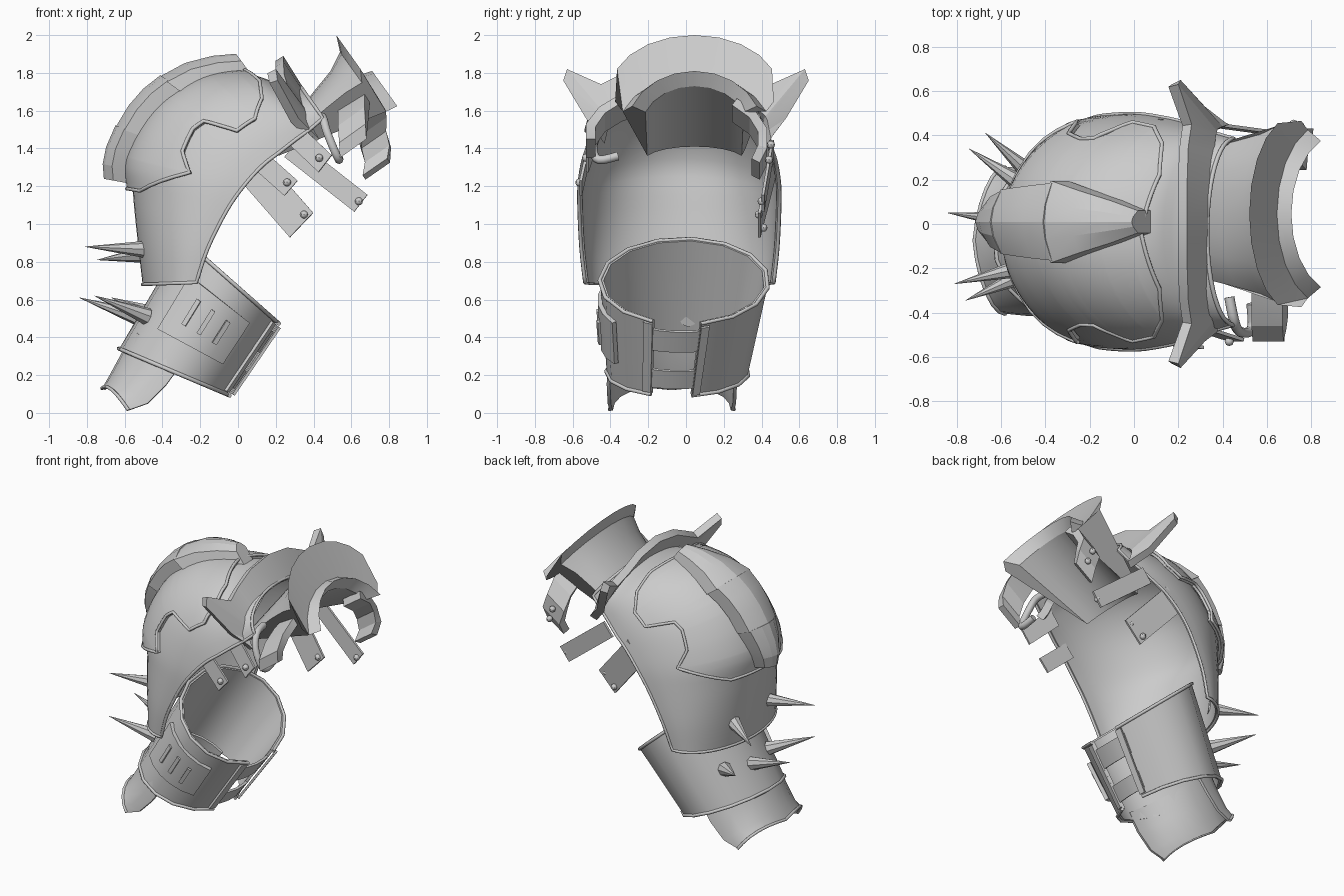
import bpy, bmesh, math
from mathutils import Vector as V

if "Cube" in bpy.data.objects:
    bpy.data.objects.remove(bpy.data.objects["Cube"])

PI = math.pi
CY = -0.035          # shell is slightly off-centre in y


def finish(name, bm, angle=35):
    bmesh.ops.recalc_face_normals(bm, faces=bm.faces)
    me = bpy.data.meshes.new(name)
    bm.to_mesh(me)
    bm.free()
    for p in me.polygons:
        p.use_smooth = True
    me.set_sharp_from_angle(angle=math.radians(angle))
    ob = bpy.data.objects.new(name, me)
    bpy.context.collection.objects.link(ob)
    return ob


def sheet(name, rows, thick=0.02, angle=35, closed=False):
    """Skin a grid of points; give it thickness, or cap it if it is a closed tube."""
    bm = bmesh.new()
    g = [[bm.verts.new(p) for p in r] for r in rows]
    for a, b in zip(g, g[1:]):
        for i in range(len(a) - 1):
            bm.faces.new((a[i], a[i + 1], b[i + 1], b[i]))
    if closed:
        bmesh.ops.remove_doubles(bm, verts=bm.verts, dist=1e-5)
        bmesh.ops.holes_fill(bm, edges=bm.edges)
    bmesh.ops.recalc_face_normals(bm, faces=bm.faces)
    if thick:
        bmesh.ops.solidify(bm, geom=bm.faces[:], thickness=thick)
    return finish(name, bm, angle)


def tube(name, pts, r=0.011, cyclic=False, res=1):
    cu = bpy.data.curves.new(name, 'CURVE')
    cu.dimensions = '3D'
    cu.bevel_depth, cu.bevel_resolution, cu.use_fill_caps = r, res, True
    sp = cu.splines.new('POLY')
    sp.points.add(len(pts) - 1)
    for q, p in zip(sp.points, pts):
        q.co = (*p, 1)
    sp.use_cyclic_u = cyclic
    bpy.context.collection.objects.link(bpy.data.objects.new(name, cu))


def spline(pts, s):
    i = min(max(int(s), 0), len(pts) - 2)
    t = s - i
    p = [V(pts[min(max(k, 0), len(pts) - 1)]) for k in (i - 1, i, i + 1, i + 2)]
    return 0.5 * (2 * p[1] + (p[2] - p[0]) * t + (2 * p[0] - 5 * p[1] + 4 * p[2] - p[3]) * t * t
                  + (3 * p[1] - p[0] - 3 * p[2] + p[3]) * t ** 3)


def lerp_table(tab, s):
    for (a, u), (b, v) in zip(tab, tab[1:]):
        if s <= b:
            return u + (v - u) * (s - a) / (b - a)
    return tab[-1][1]


# Shoulder shell sections: opening edge x, z / outer ridge x, z / half width
SEC = [(-.22, .69, -.505, .68, .50), (-.16, .87, -.53, .90, .52), (-.06, 1.07, -.555, 1.15, .53),
       (.03, 1.2, -.56, 1.35, .53), (.13, 1.31, -.42, 1.6, .515), (.22, 1.38, -.2, 1.75, .495),
       (.31, 1.45, .05, 1.79, .465), (.38, 1.5, .2, 1.75, .44), (.45, 1.56, .33, 1.73, .42)]


def shell(s, t, d=0.0):
    q = spline(SEC, s)
    e, o = V((q[0], 0, q[1])), V((q[2], 0, q[3]))
    c = math.cos(t)
    return e + (o - e) * c + (o - e).normalized() * d * c + V((0, (q[4] + d) * math.sin(t) + CY, 0))


def outline(rows):
    return [r[0] for r in rows] + rows[-1] + [r[-1] for r in rows[::-1]] + rows[0][::-1]


T = [(-.5 + i / 24) * PI for i in range(25)]
rows = [[shell(i / 4, t) for t in T] for i in range(33)]
sheet("shoulder_shell", rows, 0.018)
tube("shoulder_shell_trim", outline(rows), 0.01, True)

# Layered cap with the jagged outline, pulled back towards the ridge at the neck
CAP = [(2.15, .87), (3, .46), (3.45, .6), (4, .64), (4.3, .625), (4.6, .38), (5.3, .4), (5.9, .6), (6.25, .85)]
S = sorted({k[0] for k in CAP} | {2.15 + .2 * i for i in range(21)})
rows = []
for s in S:
    m = math.acos(lerp_table(CAP, s))
    rows.append([shell(s - .2 * max(0, s - 5) * (1 - abs(i / 10 - 1)), m * (i / 10 - 1), .03) for i in range(21)])
sheet("dome_cap", rows, 0.025)
tube("dome_cap_trim", outline(rows), 0.01, True)

# Three overlapping ridge plates
RIDGE = ((-1, -.02), (-1, .66), (-.45, .92), (0, 1), (.45, .92), (1, .66), (1, -.02), (-1, -.02))
for n, (a, b, w0, w1, d) in enumerate([(2.3, 3.47, .06, .14, .15), (3.45, 4.6, .145, .175, .145),
                                       (4.57, 6.12, .185, .05, .14)]):
    rows = []
    for i in range(4):
        s, w = a + (b - a) * i / 3, w0 + (w1 - w0) * i / 3
        base = shell(s, 0)
        up = (shell(s, 0, 1) - base).normalized()
        rows.append([base + up * h * d + V((0, y * w + .045, 0)) for y, h in RIDGE])
    sheet("ridge_plate_%d" % (n + 1), rows, 0, 15, True)

# Collar with side horns
outer = [(.24, 0, 1.89), (.24, .2, 1.86), (.245, .35, 1.79), (.26, .45, 1.74), (.2, .63, 1.82), (.21, .65, 1.76), (.32, .53, 1.56), (.41, .46, 1.47)]
inner = [(.34, 0, 1.73), (.34, .18, 1.71), (.36, .32, 1.64), (.37, .4, 1.59), (.375, .42, 1.57), (.38, .43, 1.55), (.4, .44, 1.5), (.43, .45, 1.45)]
rows = []
for sgn, idx in ((-1, range(7, 0, -1)), (1, range(8))):
    for i in idx:
        rows.append([V((p[0], p[1] * sgn, p[2])) for p in (outer[i], inner[i])])
sheet("horned_collar", rows, 0.05, 15)

# Flared neck guard: x, z at the middle / half width / drop at the ends
PROF = [(.20, 1.44, .27, .05), (.40, 1.70, .33, .11), (.49, 1.81, .36, .14), (.54, 1.91, .4, .2), (.52, 2.0, .41, .22),
        (.61, 1.85, .42, .25), (.645, 1.79, .38, .24), (.71, 1.81, .33, .23), (.67, 1.73, .26, .17),
        (.18, 1.41, .25, .06), (.20, 1.44, .27, .05)]
rows = []
for i in range(9):
    a = (i / 8 - .5) * PI * .75
    k, sy = (1 - math.cos(a)) / (1 - math.cos(PI * .375)), math.sin(a) / math.sin(PI * .375)
    rows.append([V((x + .58 * h * k, w * sy + .045, z - .81 * h * k)) for x, z, w, h in PROF])
sheet("neck_guard", rows, 0, 25, True)


# Arm cuff: a slanted tube, f runs from bottom to top
def cuff(f, a, d=0.0):
    l = V((-.63, 0, .34)).lerp(V((-.29, 0, .92)), f)
    r = V((-.04, 0, .09)).lerp(V((.22, 0, .47)), f)
    u = (r - l) / 2
    k = 1 + d / u.length
    y = (.375 + .07 * f + d) * math.sin(a) - .045 + .035 * f
    return (l + r) / 2 + u * k * math.cos(a) + V((0, y, 0))


def cuff_patch(name, f0, f1, a0, a1, d, n=6, thick=.015):
    rows = [[cuff(f, a0 + (a1 - a0) * i / n, d) for i in range(n + 1)] for f in (f0, f1)]
    return sheet(name, rows, thick)


A0, A1 = .2, 2 * PI - .38
cuff_patch("arm_cuff", 0, 1, A0, A1, 0, 14, .018)
for f, nm in ((0, "bottom"), (1, "top")):
    tube("cuff_rim_" + nm, [cuff(f, A0 + (A1 - A0) * i / 14, .003) for i in range(15)], .011)
cuff_patch("cuff_edge_plate_back", .03, .97, .2, .3, .01, 1)
cuff_patch("cuff_edge_plate_front", .03, .97, -.5, -.38, .01, 1)
cuff_patch("cuff_strap_low", .1, .34, -.5, .3, -.015, 4)
cuff_patch("cuff_strap_high", .6, .88, -.5, .3, -.015, 4)
cuff_patch("cuff_slot_panel", .28, .8, -PI / 2 - .62, -PI / 2 + .6, .022, 5, .025)
for i in (-1, 0, 1):
    c = -PI / 2 + .27 * i
    cuff_patch("panel_slot_%d" % (i + 2), .42, .68, c - .035, c + .035, .03, 1)

# Wrist plate below the cuff, open towards +x, with a scalloped lower edge
W = [(-.3, .26, -.56, .44, .34), (-.38, .15, -.62, .31, .345), (-.48, .05, -.68, .2, .34), (-.58, .015, -.72, .13, .33)]
rows = []
for n, (ex, ez, ox, oz, w) in enumerate(W):
    rows.append([])
    for t in T[::2]:
        wave = .025 * abs(math.sin(2 * t)) if n == 3 else 0
        rows[-1].append(V((ex + (ox - ex) * math.cos(t) + wave * .5, w * math.sin(t) - .075,
                           ez + (oz - ez) * math.cos(t) + wave)))
sheet("wrist_plate", rows, 0.018)
tube("wrist_plate_trim", rows[-1], .01)

# Spikes: base and tip
SPIKES = [((-.48, -.19, .865), (-.81, -.27, .88)), ((-.48, .16, .84), (-.745, .34, .81)),
          ((-.51, .01, .5), (-.84, .05, .61)), ((-.48, -.22, .51), (-.76, -.345, .62)),
          ((-.45, .21, .52), (-.67, .41, .61))]
for n, (b, t) in enumerate(SPIKES):
    b, t = V(b), V(t)
    bm = bmesh.new()
    bmesh.ops.create_cone(bm, cap_ends=True, segments=8, radius1=.047, radius2=.001, depth=(t - b).length)
    m = (t - b).to_track_quat('Z', 'Y').to_matrix().to_4x4()
    m.translation = (b + t) / 2
    bm.transform(m)
    finish("spike_%d" % (n + 1), bm, 30)


# Straps and rivets
def strap(name, path, hw, thick=.015):
    hw = V(hw)
    sheet(name, [[V(p) - hw, V(p) + hw] for p in path], thick, 20)


strap("strap_back_wide", [(.06, .46, 1.31), (.335, .38, .995)], (.062, 0, .065))
strap("strap_back_long", [(.28, .45, 1.4), (.65, .4, 1.11)], (.035, 0, .045))
strap("strap_front_short", [(.1, -.53, 1.35), (.28, -.565, 1.19)], (.035, 0, .04))
strap("strap_front_upper", [(.27, -.47, 1.5), (.46, -.53, 1.32)], (.035, 0, .045))
strap("arm_band_front", [(.6, -.22, 1.68), (.6, -.36, 1.63), (.6, -.46, 1.57), (.605, -.53, 1.48), (.61, -.53, 1.4)],
      (.07, 0, .05), .05)
strap("arm_band_back", [(.69, .27, 1.62), (.7, .37, 1.55), (.71, .43, 1.46), (.745, .43, 1.36), (.74, .39, 1.28)],
      (.065, 0, .045), .05)
RIVETS = [(.35, .385, 1.05), (.27, .41, .98), (.26, -.565, 1.22), (.43, -.53, 1.35), (.64, .4, 1.12),
          (.75, .44, 1.34), (.72, .45, 1.42)]
for n, p in enumerate(RIVETS):
    bm = bmesh.new()
    bmesh.ops.create_uvsphere(bm, u_segments=8, v_segments=6, radius=.021)
    bmesh.ops.translate(bm, verts=bm.verts, vec=p)
    finish("rivet_%d" % (n + 1), bm)

# Bent ring beside the neck guard
ring = [(.43, -.33, 1.57), (.45, -.43, 1.56), (.47, -.48, 1.49), (.51, -.49, 1.39), (.535, -.46, 1.34), (.53, -.36, 1.36)]
tube("bent_ring", [spline(ring, i / 4) for i in range(21)], .023, res=2)
